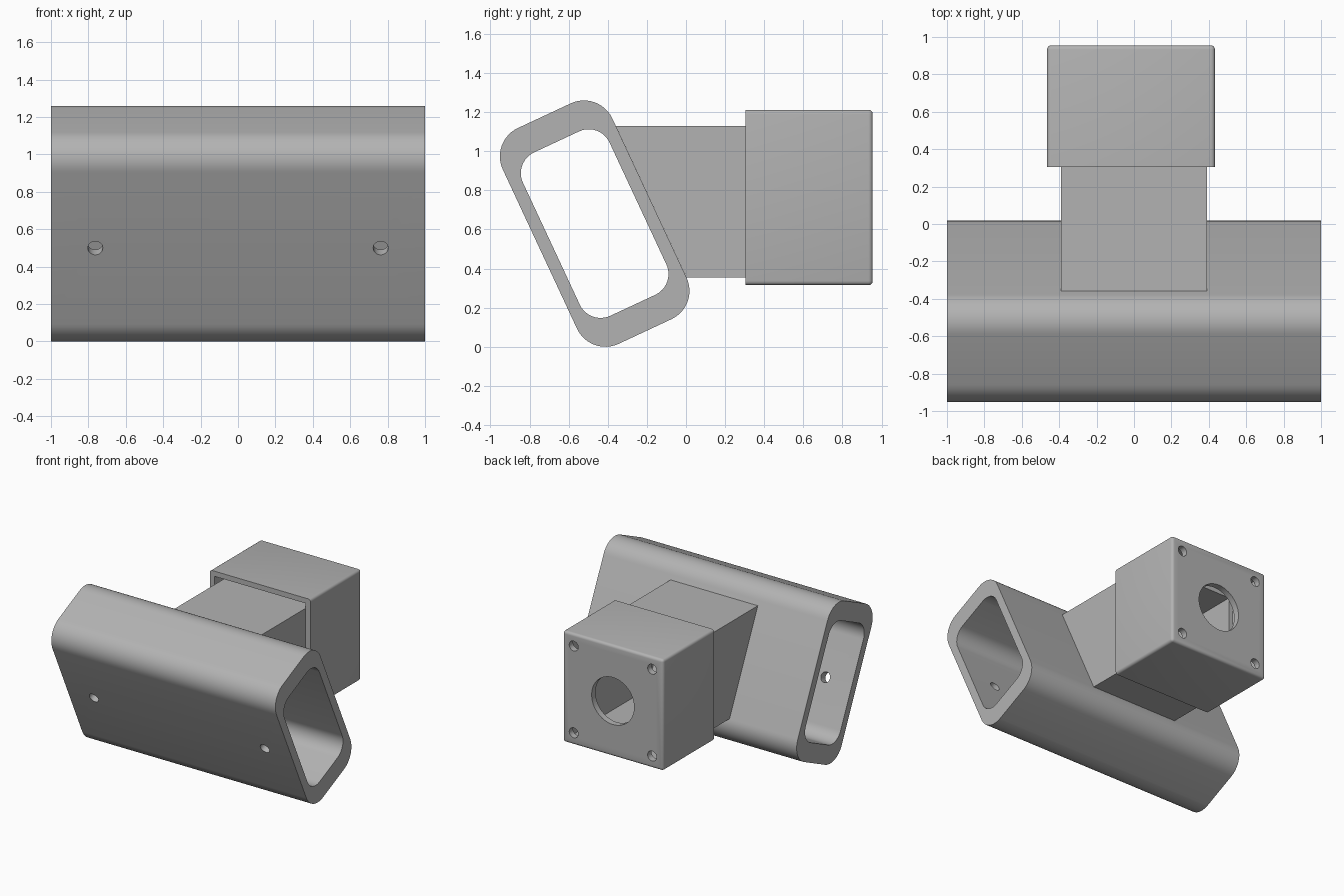
import bpy, bmesh, math
from mathutils import Vector, Matrix

if "Cube" in bpy.data.objects:
    bpy.data.objects.remove(bpy.data.objects["Cube"])

grey = bpy.data.materials.new("grey")
grey.diffuse_color = (0.45, 0.45, 0.45, 1)
grey.use_nodes = True
grey.node_tree.nodes["Principled BSDF"].inputs["Base Color"].default_value = grey.diffuse_color

TILT = math.radians(25)
CY, CZ = -0.467, 0.63                                  # sleeve axis
LONG = Vector((0, -math.sin(TILT), math.cos(TILT)))    # long way of the section
SHORT = Vector((0, math.cos(TILT), math.sin(TILT)))    # short way of the section


def to_object(name, bm):
    bmesh.ops.recalc_face_normals(bm, faces=bm.faces[:])
    me = bpy.data.meshes.new(name)
    bm.to_mesh(me)
    bm.free()
    ob = bpy.data.objects.new(name, me)
    bpy.context.collection.objects.link(ob)
    me.materials.append(grey)
    return ob


def hollow(name, rings):
    """Skin a closed cycle of rings: outer A, outer B, inner B, inner A."""
    bm = bmesh.new()
    vs = [[bm.verts.new(p) for p in r] for r in rings]
    n = len(rings[0])
    for k in range(len(vs)):
        a, b = vs[k], vs[(k + 1) % len(vs)]
        for i in range(n):
            j = (i + 1) % n
            bm.faces.new((a[i], a[j], b[j], b[i]))
    return to_object(name, bm)


def box(name, lo, hi, bevel=0):
    lo, hi = Vector(lo), Vector(hi)
    bm = bmesh.new()
    bmesh.ops.create_cube(bm, size=1)
    for v in bm.verts:
        v.co = Vector([(lo[i] + hi[i]) / 2 + v.co[i] * (hi[i] - lo[i]) for i in range(3)])
    if bevel:   # round everything but the front rim
        edges = [e for e in bm.edges if any(v.co.y > lo.y + 0.01 for v in e.verts)]
        bmesh.ops.bevel(bm, geom=edges, offset=bevel, segments=4, profile=0.5, affect='EDGES')
    return to_object(name, bm)


def drill(centre, axis, radius, depth):
    bm = bmesh.new()
    rot = Vector((0, 0, 1)).rotation_difference(axis).to_matrix().to_4x4()
    bmesh.ops.create_cone(bm, cap_ends=True, segments=48, radius1=radius, radius2=radius,
                          depth=depth, matrix=Matrix.Translation(centre) @ rot)
    return to_object("drill", bm)


def cut(ob, cutters):
    bpy.context.view_layer.objects.active = ob
    for c in cutters:
        m = ob.modifiers.new("cut", 'BOOLEAN')
        m.operation, m.solver, m.object = 'DIFFERENCE', 'EXACT', c
        bpy.ops.object.modifier_apply(modifier=m.name)
        bpy.data.objects.remove(c)


def rounded(x, a, b, r, steps=12):
    """Tilted rounded rectangle; a, b are half sizes to the corner centres."""
    pts = []
    for q, (sa, sb) in enumerate(((1, 1), (1, -1), (-1, -1), (-1, 1))):
        for i in range(steps + 1):
            t = math.pi / 2 * (q + i / steps)
            pts.append(Vector((x, CY, CZ)) + LONG * (sa * a + r * math.sin(t))
                       + SHORT * (sb * b + r * math.cos(t)))
    return pts


# Tilted sleeve with two bolt holes in its front wall
OUT, INN = (0.449, 0.149, 0.16), (0.344, 0.127, 0.117)
sleeve = hollow("sleeve", [rounded(-1, *OUT), rounded(1, *OUT),
                           rounded(1, *INN), rounded(-1, *INN)])
cut(sleeve, [drill(Vector((x, CY, CZ)) - SHORT * 0.28, SHORT, 0.04, 0.2) for x in (-0.763, 0.763)])


# Hollow square neck, its front end slanted to meet the sleeve
def square(inset, y=None):
    x, z0, z1 = 0.39 - inset, 0.355 + inset, 1.13 - inset
    slant = lambda z: CY + 0.28 - (z - CZ - 0.131) * math.tan(TILT)
    return [(px, slant(pz) if y is None else y, pz)
            for px, pz in ((-x, z0), (x, z0), (x, z1), (-x, z1))]


neck = hollow("neck", [square(0), square(0, 0.67), square(0.035, 0.67), square(0.035)])

# Cap: open at the front, with a centre hole and four screw holes in the back
cap = box("cap", (-0.465, 0.305, 0.315), (0.433, 0.955, 1.212), 0.022)
cx, cz = -0.016, 0.763
back = Vector((0, 1, 0))
cutters = [box("cavity", (-0.423, 0.2, 0.354), (0.391, 0.905, 1.17)),
           drill(Vector((cx, 0.93, cz)), back, 0.19, 0.2)]
for sx in (-1, 1):
    for sz in (-1, 1):
        cutters.append(drill(Vector((cx + sx * 0.35, 0.93, cz + sz * 0.35)), back, 0.04, 0.2))
cut(cap, cutters)

# Smooth the curves, keep the corners sharp
for ob in (sleeve, neck, cap):
    bpy.ops.object.select_all(action='DESELECT')
    ob.select_set(True)
    bpy.context.view_layer.objects.active = ob
    bpy.ops.object.shade_smooth_by_angle(angle=math.radians(30))
